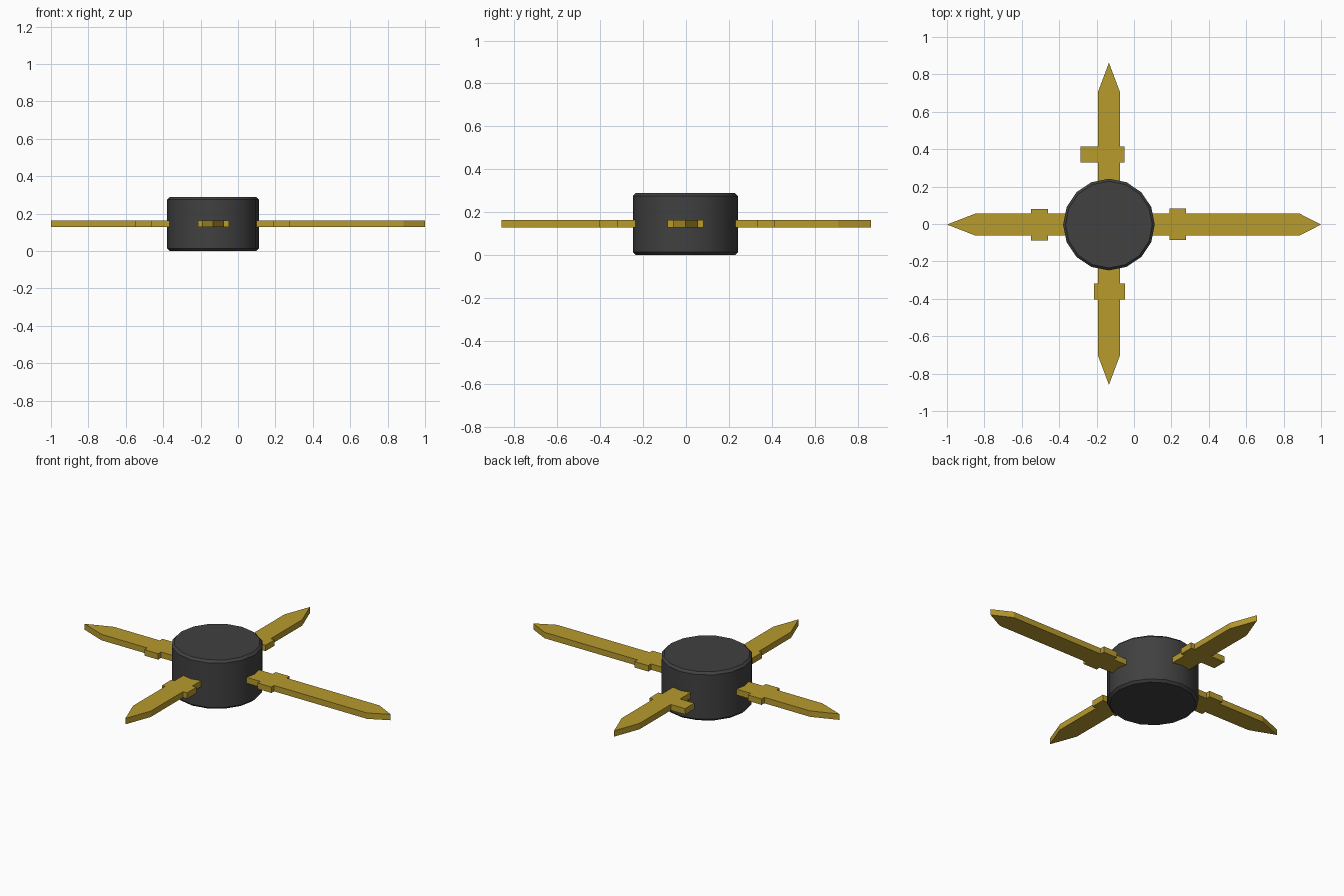
import bpy, bmesh, math
from mathutils import Matrix

cube = bpy.data.objects.get("Cube")
if cube:
    bpy.data.objects.remove(cube, do_unlink=True)

HUB = (-0.134, -0.003)      # centre of the drum
Z0, Z1 = 0.128, 0.163       # blade underside and top
HALF = 0.058                # blade half width


def material(name, rgb, rough):
    m = bpy.data.materials.new(name)
    m.use_nodes = True
    m.diffuse_color = (*rgb, 1)
    bsdf = m.node_tree.nodes["Principled BSDF"]
    bsdf.inputs["Base Color"].default_value = (*rgb, 1)
    bsdf.inputs["Roughness"].default_value = rough
    return m


gold = material("gold", (0.48, 0.325, 0.027), 0.5)
charcoal = material("charcoal", (0.052, 0.052, 0.052), 0.6)


def add_object(name, bm, mat):
    bmesh.ops.recalc_face_normals(bm, faces=bm.faces)
    mesh = bpy.data.meshes.new(name)
    bm.to_mesh(mesh)
    bm.free()
    mesh.materials.append(mat)
    ob = bpy.data.objects.new(name, mesh)
    bpy.context.collection.objects.link(ob)
    return ob


def blade(name, angle, guard, shoulder, tip, left=0.085, right=0.083):
    """Flat pointed blade with a crossguard, extruded from its outline."""
    g0, g1 = guard
    outline = [(0.2, -HALF), (g0, -HALF), (g0, -right), (g1, -right),
               (g1, -HALF), (shoulder, -HALF), (tip, 0), (shoulder, HALF),
               (g1, HALF), (g1, left), (g0, left), (g0, HALF), (0.2, HALF)]
    bm = bmesh.new()
    face = bm.faces.new([bm.verts.new((x, y, Z0)) for x, y in outline])
    ext = bmesh.ops.extrude_face_region(bm, geom=[face], use_keep_orig=True)
    top = [v for v in ext["geom"] if isinstance(v, bmesh.types.BMVert)]
    bmesh.ops.translate(bm, verts=top, vec=(0, 0, Z1 - Z0))
    place = Matrix.Translation((*HUB, 0)) @ Matrix.Rotation(math.radians(angle), 4, 'Z')
    bmesh.ops.transform(bm, matrix=place, verts=bm.verts)
    add_object(name, bm, gold)


# Four blades around the hub, the left one longer
blade("left_blade", 0, (0.323, 0.413), 1.02, 1.134)
blade("back_blade", 90, (0.333, 0.418), 0.711, 0.866, left=0.151)
blade("right_blade", 180, (0.326, 0.416), 0.716, 0.866)
blade("front_blade", -90, (0.314, 0.401), 0.702, 0.857, right=0.079)

# Sixteen-sided drum with chamfered rims
H, R, SIDES = 0.288, 0.245, 16
bm = bmesh.new()
bmesh.ops.create_cone(bm, cap_ends=True, segments=SIDES, radius1=R, radius2=R, depth=H,
                      matrix=Matrix.Translation((*HUB, H / 2)))
rims = [e for e in bm.edges if abs(e.verts[0].co.z - e.verts[1].co.z) < 1e-4]
bmesh.ops.bevel(bm, geom=rims, offset=0.013, segments=1, affect='EDGES')
drum = add_object("drum", bm, charcoal)
bpy.ops.object.select_all(action='DESELECT')
drum.select_set(True)
bpy.context.view_layer.objects.active = drum
bpy.ops.object.shade_smooth_by_angle(angle=math.radians(30))
